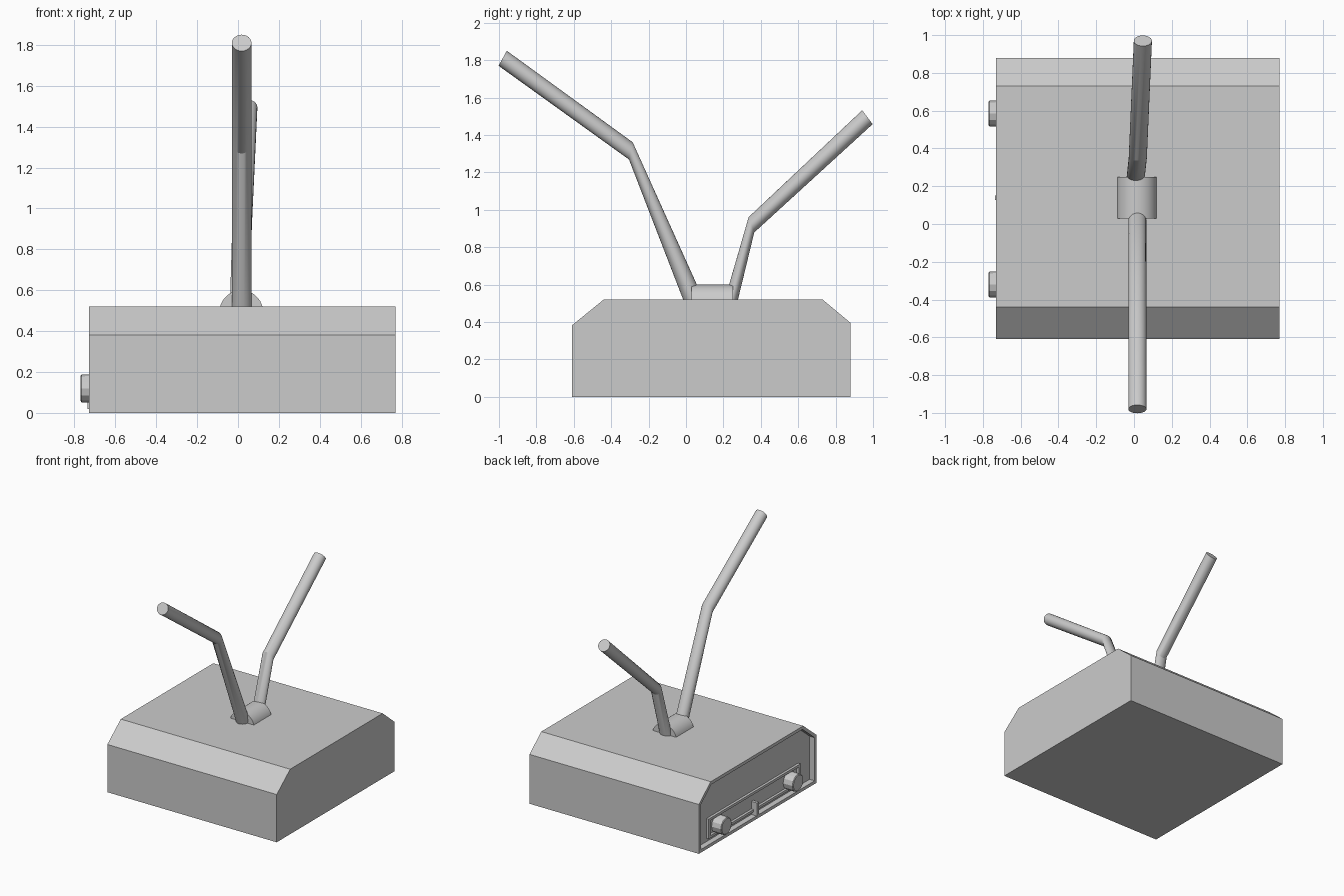
import bpy, bmesh, math
from mathutils import Vector

if "Cube" in bpy.data.objects:
    bpy.data.objects.remove(bpy.data.objects["Cube"])


def finish(name, bm, smooth=False):
    bmesh.ops.recalc_face_normals(bm, faces=bm.faces[:])
    me = bpy.data.meshes.new(name)
    bm.to_mesh(me)
    bm.free()
    ob = bpy.data.objects.new(name, me)
    bpy.context.collection.objects.link(ob)
    if smooth:
        bpy.ops.object.select_all(action='DESELECT')
        ob.select_set(True)
        bpy.context.view_layer.objects.active = ob
        bpy.ops.object.shade_smooth_by_angle(angle=math.radians(30))
    return ob


def loft(name, rings, smooth=False):
    """Bridge rings of points and cap both ends."""
    bm = bmesh.new()
    vs = [[bm.verts.new(p) for p in r] for r in rings]
    n = len(vs[0])
    for a, b in zip(vs, vs[1:]):
        for i in range(n):
            j = (i + 1) % n
            bm.faces.new((a[i], a[j], b[j], b[i]))
    bm.faces.new(vs[0][::-1])
    bm.faces.new(vs[-1])
    return finish(name, bm, smooth)


def box(name, lo, hi):
    (x0, y0, z0), (x1, y1, z1) = lo, hi
    return loft(name, [[(x, y0, z0), (x, y1, z0), (x, y1, z1), (x, y0, z1)]
                       for x in (x0, x1)])


# Body: chamfered profile along x, with a recessed control panel at -x
XL, XR, FLOOR = -0.73, 0.77, -0.685
profile = [(-0.61, 0), (0.88, 0), (0.88, 0.395), (0.73, 0.52),
           (-0.44, 0.52), (-0.61, 0.382)]
body = loft("body", [[(x, y, z) for y, z in profile] for x in (XL, XR)])
bm = bmesh.new()
bm.from_mesh(body.data)
panel = min(bm.faces, key=lambda f: f.calc_center_median().x)
bmesh.ops.inset_region(bm, faces=[panel], thickness=0.025, use_even_offset=True)
panel = bmesh.ops.extrude_discrete_faces(bm, faces=[panel])["faces"][0]
bmesh.ops.translate(bm, verts=panel.verts[:], vec=(FLOOR - XL, 0, 0))
bm.to_mesh(body.data)
bm.free()

# Raised dial border
Y0, Y1, Z0, Z1, W = -0.44, 0.72, 0.05, 0.21, 0.02
XF = FLOOR - 0.02
box("dial_border_bottom", (XF, Y0, Z0), (FLOOR, Y1, Z0 + W))
box("dial_border_top", (XF, Y0, Z1 - W), (FLOOR, Y1, Z1))
box("dial_border_front", (XF, Y0, Z0 + W), (FLOOR, Y0 + W, Z1 - W))
box("dial_border_back", (XF, Y1 - W, Z0 + W), (FLOOR, Y1, Z1 - W))

# Dial pointer
box("dial_pointer", (-0.735, 0.128, 0.02), (FLOOR, 0.152, 0.13))

# Knobs
for name, y in (("front_knob", -0.32), ("back_knob", 0.585)):
    loft(name, [[(x, y + r * math.cos(math.tau * i / 12),
                  0.12 + r * math.sin(math.tau * i / 12)) for i in range(12)]
                for x, r in ((FLOOR, 0.07), (-0.765, 0.068), (-0.77, 0.062))])

# Antenna mount: half-round block lying along y
arc = []
for i in range(17):
    a = math.radians(10 + 160 * i / 16)
    arc.append((0.016 + 0.107 * math.cos(a), 0.493 + 0.107 * math.sin(a)))
loft("antenna_mount", [[(x, y, z) for x, z in arc] for y in (0.03, 0.25)], True)


# Bent antenna rods: each ring has a centre and a half-width vector in y,z
def antenna(name, stations, r=0.048, n=24):
    rings = []
    for cx, cy, cz, vy, vz in stations:
        rings.append([(cx + r * math.cos(math.tau * i / n),
                       cy + vy * math.sin(math.tau * i / n),
                       cz + vz * math.sin(math.tau * i / n)) for i in range(n)])
    loft(name, rings, True)


antenna("front_antenna", [(0.018, 0.043, 0.51, 0.047, 0.019),
                          (0.018, -0.295, 1.315, 0.010, 0.046),
                          (0.018, -0.98, 1.81, 0.022, 0.040)])
antenna("back_antenna", [(0.008, 0.240, 0.51, 0.034, -0.006),
                         (0.020, 0.350, 0.92, 0.015, -0.041),
                         (0.047, 0.970, 1.495, 0.028, -0.037)])
